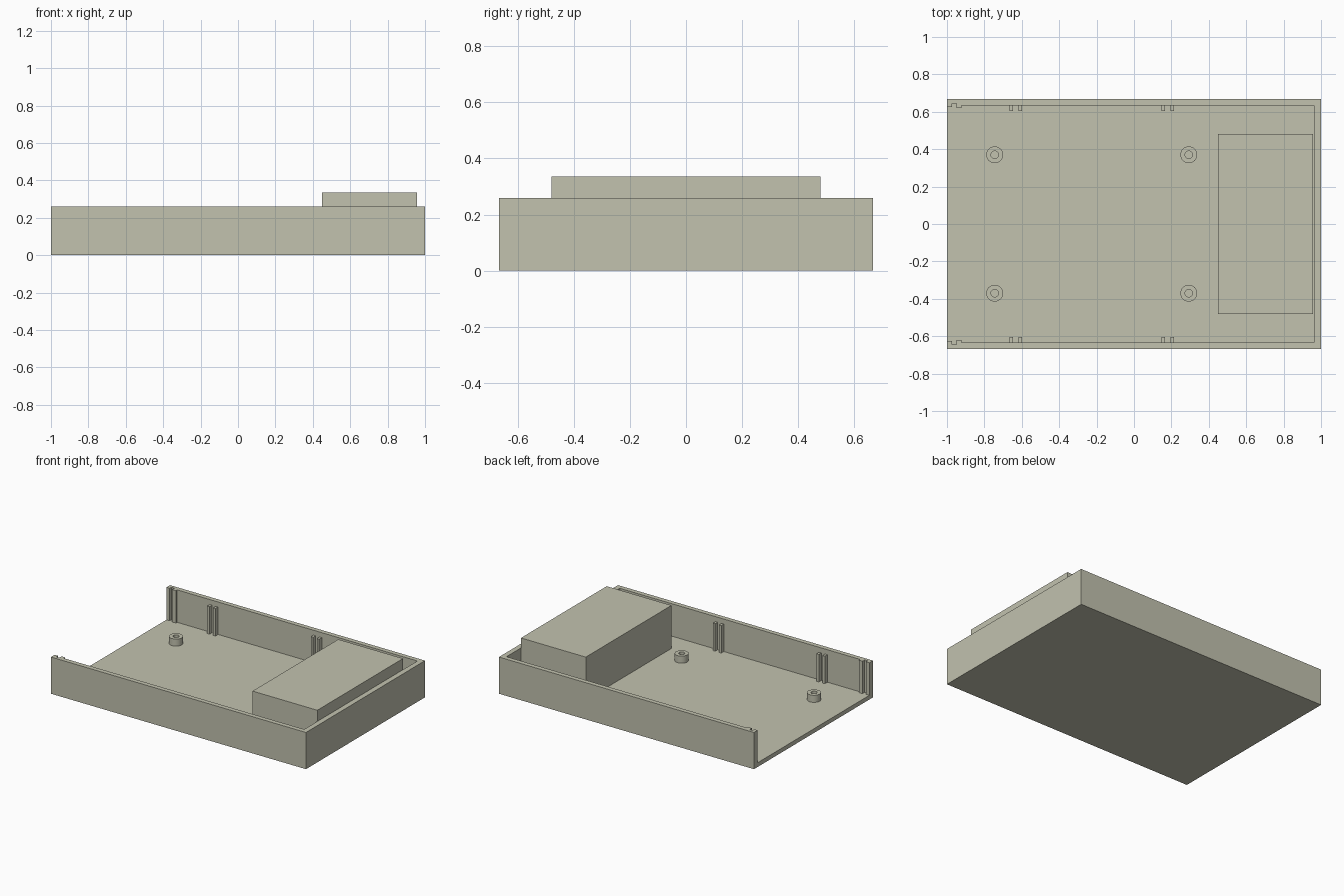
import bpy, bmesh, math

cube = bpy.data.objects.get("Cube")
if cube:
    bpy.data.objects.remove(cube, do_unlink=True)

FLOOR, RIM = 0.03, 0.26        # floor top and wall top heights
HALF_Y, INNER_Y = 0.667, 0.634  # outer and inner wall faces

# Single warm grey plastic
plastic = bpy.data.materials.new("warm_grey_plastic")
plastic.use_nodes = True
colour = (0.54, 0.54, 0.43, 1)
plastic.diffuse_color = colour
bsdf = next(n for n in plastic.node_tree.nodes if n.type == 'BSDF_PRINCIPLED')
bsdf.inputs["Base Color"].default_value = colour
bsdf.inputs["Roughness"].default_value = 0.6


def finish(name, bm):
    bmesh.ops.recalc_face_normals(bm, faces=bm.faces)
    mesh = bpy.data.meshes.new(name)
    bm.to_mesh(mesh)
    bm.free()
    mesh.materials.append(plastic)
    obj = bpy.data.objects.new(name, mesh)
    bpy.context.collection.objects.link(obj)
    return obj


def prism(name, outline, z0, z1):
    """Extrude a plan outline from z0 up to z1."""
    bm = bmesh.new()
    face = bm.faces.new([bm.verts.new((x, y, z0)) for x, y in outline])
    top = bmesh.ops.extrude_face_region(bm, geom=[face])["geom"]
    verts = [v for v in top if isinstance(v, bmesh.types.BMVert)]
    bmesh.ops.translate(bm, verts=verts, vec=(0, 0, z1 - z0))
    return finish(name, bm)


def box(name, x0, x1, y0, y1, z0, z1):
    return prism(name, [(x0, y0), (x1, y0), (x1, y1), (x0, y1)], z0, z1)


def post(name, x, y):
    """Hollow screw post, turned from a rectangular section."""
    section = [(0.02, FLOOR), (0.045, FLOOR), (0.045, 0.08), (0.02, 0.08)]
    bm = bmesh.new()
    verts = [bm.verts.new((x + r, y, z)) for r, z in section]
    edges = [bm.edges.new((verts[i], verts[(i + 1) % 4])) for i in range(4)]
    bmesh.ops.spin(bm, geom=verts + edges, cent=(x, y, 0), axis=(0, 0, 1),
                   angle=2 * math.pi, steps=32)
    bmesh.ops.remove_doubles(bm, verts=bm.verts, dist=1e-4)
    obj = finish(name, bm)
    bpy.ops.object.select_all(action='DESELECT')
    obj.select_set(True)
    bpy.context.view_layer.objects.active = obj
    bpy.ops.object.shade_smooth_by_angle(angle=math.radians(35))


# Tray: solid slab hollowed by a cavity open at one end, with panel grooves
tray = box("tray", -1, 1, -HALF_Y, HALF_Y, 0, RIM)
side = [(-1.1, 0.626), (-0.974, 0.626), (-0.974, 0.645), (-0.95, 0.645),
        (-0.95, 0.62), (-0.922, 0.62), (-0.922, INNER_Y), (0.963, INNER_Y)]
cavity = prism("cavity_cutter", side + [(x, -y) for x, y in reversed(side)],
               FLOOR, 0.4)
cavity.hide_render = True
cut = tray.modifiers.new("hollow", 'BOOLEAN')
cut.operation = 'DIFFERENCE'
cut.solver = 'EXACT'
cut.object = cavity
hollow = bpy.data.meshes.new_from_object(
    tray.evaluated_get(bpy.context.evaluated_depsgraph_get()))
tray.modifiers.clear()
tray.data = hollow
bpy.data.objects.remove(cavity, do_unlink=True)

# Raised block at the closed end
box("raised_block", 0.45, 0.958, -0.48, 0.48, FLOOR, 0.335)

# Paired guide ribs and screw posts, mirrored front to back
for label, s in (("front", -1), ("back", 1)):
    for i, x in enumerate((-0.665, -0.618, 0.147, 0.195)):
        y0, y1 = sorted((s * 0.605, s * INNER_Y))
        box(f"{label}_guide_rib_{i + 1}", x, x + 0.018, y0, y1, FLOOR, 0.225)
    for i, x in enumerate((-0.745, 0.293)):
        post(f"{label}_screw_post_{i + 1}", x, s * 0.37)
